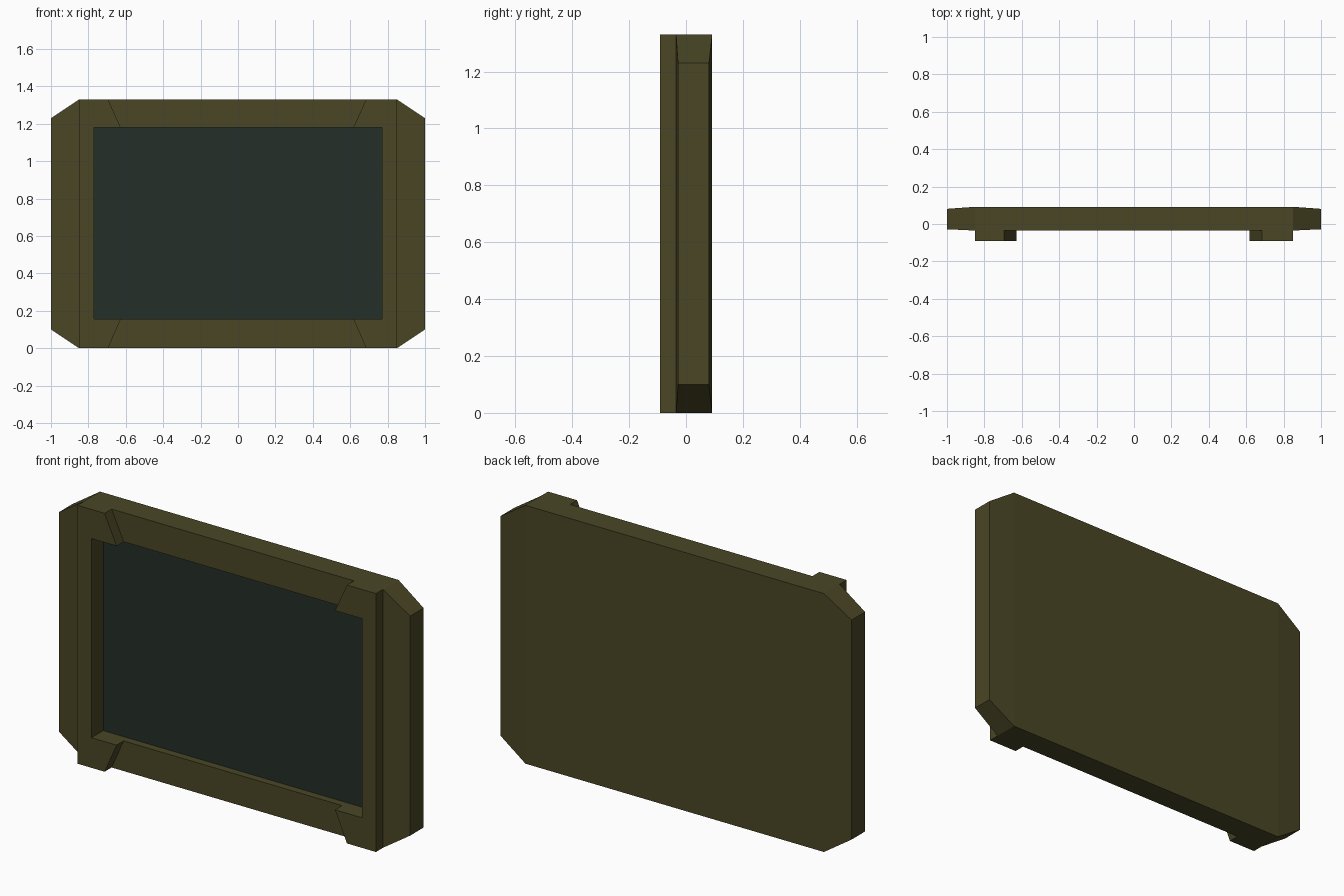
import bpy
import bmesh

cube = bpy.data.objects.get("Cube")
if cube:
    bpy.data.objects.remove(cube, do_unlink=True)

HEIGHT = 1.33
BACK, FACE, RAIL = 0.092, -0.035, -0.092        # depth planes
OPEN_X, OPEN_LOW, OPEN_HIGH = 0.77, 0.155, 1.18  # screen opening
SCREEN_Y = 0.004


def material(name, colour):
    mat = bpy.data.materials.new(name)
    mat.use_nodes = True
    mat.diffuse_color = colour
    bsdf = mat.node_tree.nodes["Principled BSDF"]
    bsdf.inputs["Base Color"].default_value = colour
    bsdf.inputs["Roughness"].default_value = 0.8
    return mat


def finish(name, bm, mat):
    bmesh.ops.recalc_face_normals(bm, faces=bm.faces)
    mesh = bpy.data.meshes.new(name)
    bm.to_mesh(mesh)
    bm.free()
    mesh.materials.append(mat)
    obj = bpy.data.objects.new(name, mesh)
    bpy.context.collection.objects.link(obj)
    return obj


def prism(name, outline, y0, y1, mat):
    """Extrude an (x, z) outline from y0 to y1."""
    bm = bmesh.new()
    face = bm.faces.new([bm.verts.new((x, y0, z)) for x, z in outline])
    new = bmesh.ops.extrude_face_region(bm, geom=[face])["geom"]
    verts = [v for v in new if isinstance(v, bmesh.types.BMVert)]
    bmesh.ops.translate(bm, verts=verts, vec=(0, y1 - y0, 0))
    return finish(name, bm, mat)


def rectangle(x, low, high):
    return [(-x, low), (x, low), (x, high), (-x, high)]


olive = material("olive casing", (0.067, 0.061, 0.018, 1))
glass = material("dark green screen", (0.0176, 0.0275, 0.020, 1))

# Casing: rectangular sections along x, tapering at both ends
bm = bmesh.new()
rings = []
for x in (-1, -0.85, 0.85, 1):
    tip = abs(x) == 1
    front, back = (-0.028, 0.081) if tip else (FACE, BACK)
    low = 0.1 if tip else 0
    rings.append([bm.verts.new((x, y, z)) for y, z in (
        (front, low), (back, low), (back, HEIGHT - low), (front, HEIGHT - low))])
for a, b in zip(rings, rings[1:]):
    for i in range(4):
        j = (i + 1) % 4
        bm.faces.new((a[i], a[j], b[j], b[i]))
bm.faces.new(rings[0])
bm.faces.new(rings[-1])
casing = finish("casing", bm, olive)

# Recess for the screen
cutter = prism("recess_cutter", rectangle(OPEN_X, OPEN_LOW, OPEN_HIGH),
               -0.2, SCREEN_Y + 0.004, olive)
cutter.hide_render = True
cut = casing.modifiers.new("recess", "BOOLEAN")
cut.operation = "DIFFERENCE"
cut.solver = "EXACT"
cut.object = cutter
bpy.context.view_layer.objects.active = casing
bpy.ops.object.modifier_apply(modifier=cut.name)
bpy.data.objects.remove(cutter, do_unlink=True)

# Screen panel
prism("screen", rectangle(OPEN_X, OPEN_LOW, OPEN_HIGH),
      SCREEN_Y, SCREEN_Y + 0.004, glass)

# Raised side rails with slanted tabs above and below the screen
for name, side, tab in (("left_rail", 1, 0.685), ("right_rail", -1, 0.695)):
    upper = [(0.85, HEIGHT), (tab, HEIGHT), (tab - 0.068, OPEN_HIGH), (OPEN_X, OPEN_HIGH)]
    lower = [(OPEN_X, OPEN_LOW), (tab - 0.068, OPEN_LOW), (tab, 0), (0.85, 0)]
    prism(name, [(side * x, z) for x, z in upper + lower], RAIL, FACE, olive)
